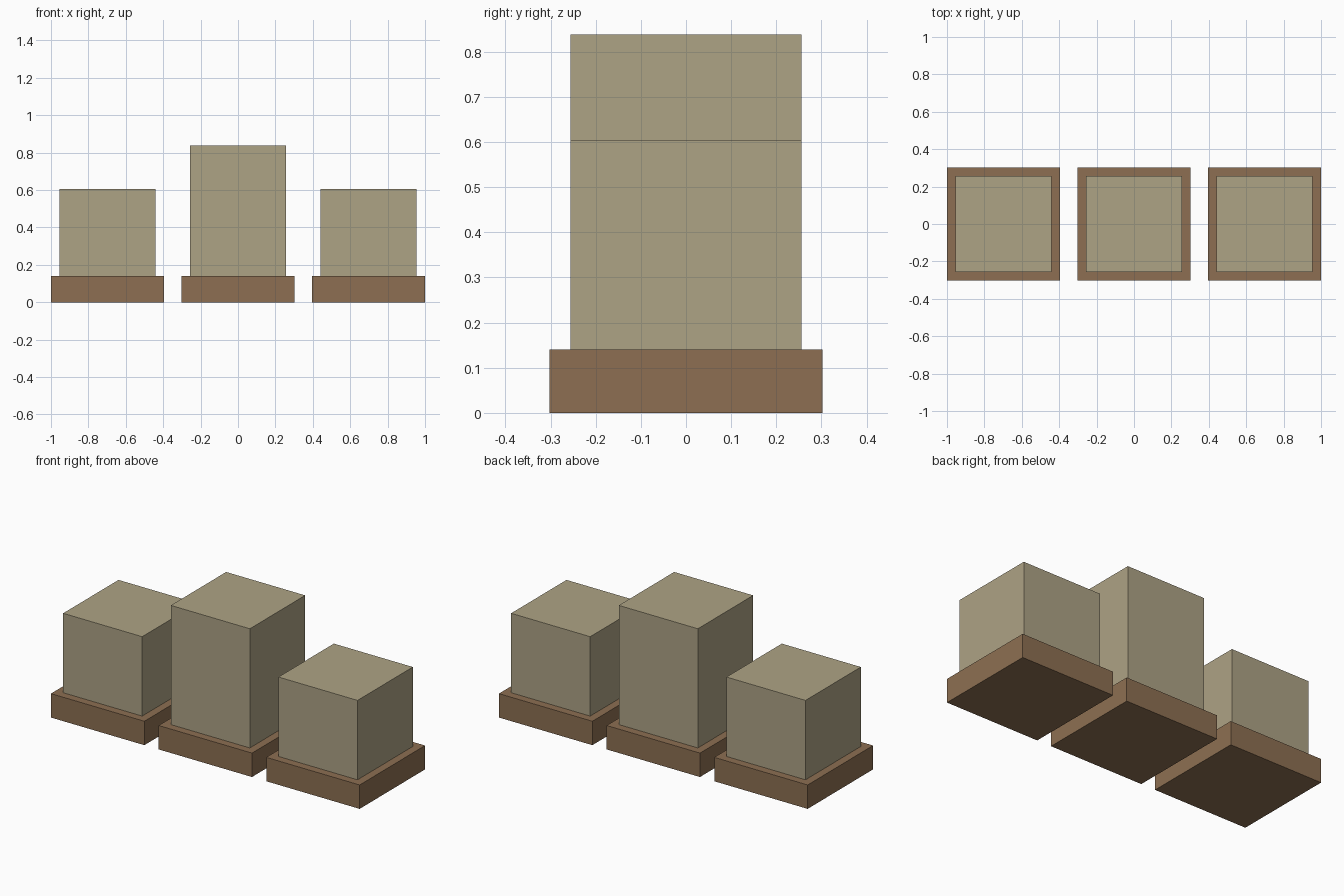
import bpy

if "Cube" in bpy.data.objects:
    bpy.data.objects.remove(bpy.data.objects["Cube"])


def make_material(name, rgb):
    mat = bpy.data.materials.new(name)
    mat.diffuse_color = (*rgb, 1.0)
    mat.use_nodes = True
    mat.node_tree.nodes["Principled BSDF"].inputs["Base Color"].default_value = mat.diffuse_color
    return mat


brown = make_material("brown", (0.266, 0.159, 0.084))
tan = make_material("tan", (0.423, 0.366, 0.235))


def box(name, x, width, z0, z1, mat):
    """Square-plan box centred on (x, 0), spanning z0 to z1."""
    bpy.ops.mesh.primitive_cube_add(size=1, location=(x, 0, (z0 + z1) / 2))
    obj = bpy.context.object
    obj.name = name
    obj.scale = (width, width, z1 - z0)
    bpy.ops.object.transform_apply(location=False, rotation=False, scale=True)
    obj.data.materials.append(mat)


BASE_W, BLOCK_W, BASE_H = 0.605, 0.512, 0.14
SPACING = 1 - BASE_W / 2

# Three plinths, each carrying a block; the middle block is taller
for side, x, top in (("left", -SPACING, 0.605),
                     ("middle", 0, 0.838),
                     ("right", SPACING, 0.605)):
    box(f"{side}_base", x, BASE_W, 0, BASE_H, brown)
    box(f"{side}_block", x, BLOCK_W, BASE_H, top, tan)
